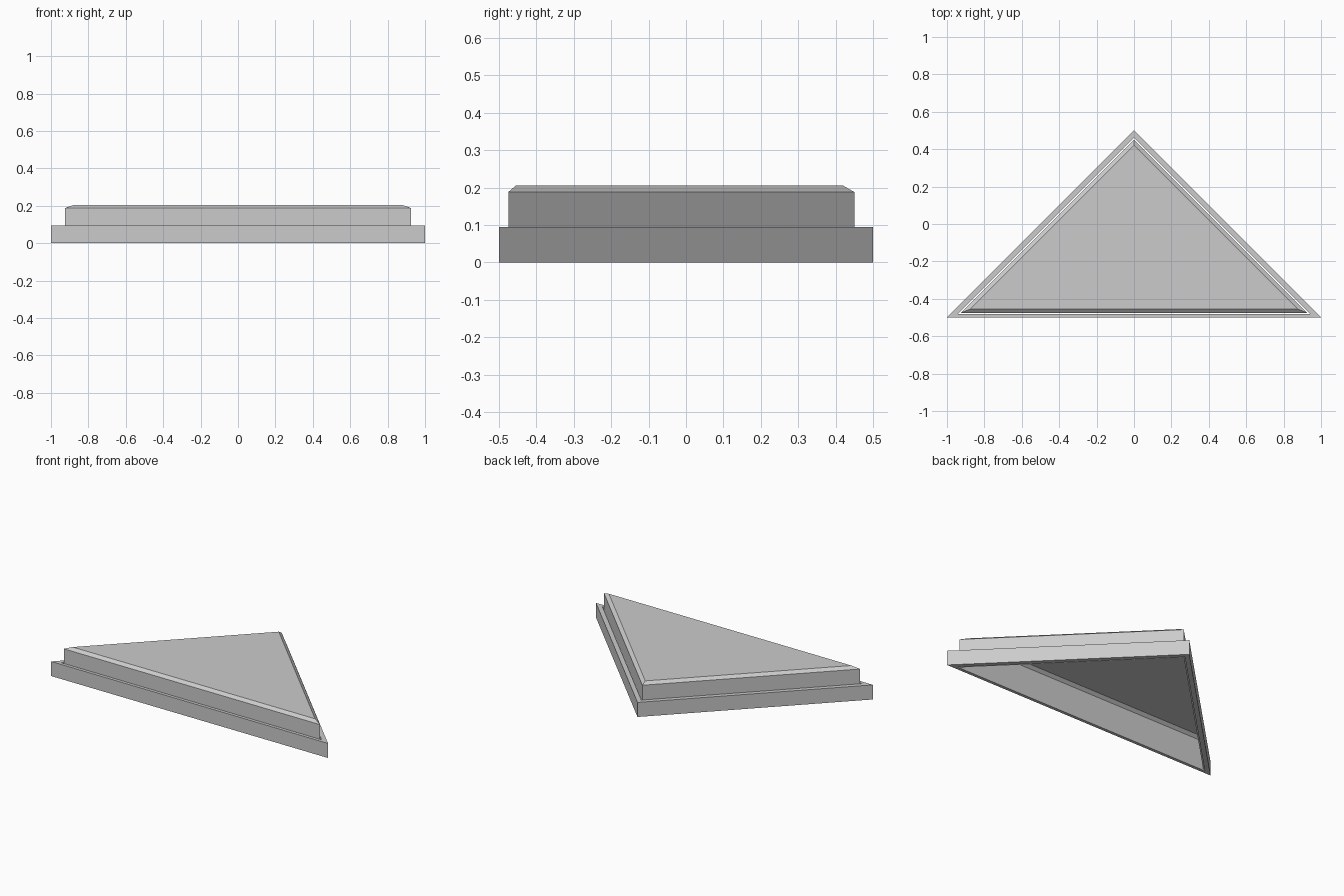
import bpy
import bmesh

cube = bpy.data.objects.get("Cube")
if cube:
    bpy.data.objects.remove(cube, do_unlink=True)

grey = bpy.data.materials.new("plain grey")
grey.use_nodes = True
colour = (0.6, 0.6, 0.6, 1)
grey.diffuse_color = colour
grey.node_tree.nodes["Principled BSDF"].inputs["Base Color"].default_value = colour


def triangle(bm, front, apex, z):
    """Right-angled triangle ring: front edge at y=front, point at y=apex."""
    half = apex - front
    return [bm.verts.new(p) for p in ((-half, front, z), (half, front, z), (0, apex, z))]


def build(name, rings, cap=False, closed=False):
    """Join successive triangle rings with walls."""
    bm = bmesh.new()
    loops = [triangle(bm, *r) for r in rings]
    pairs = list(zip(loops, loops[1:]))
    if closed:
        pairs.append((loops[-1], loops[0]))
    for a, b in pairs:
        for i in range(3):
            j = (i + 1) % 3
            bm.faces.new((a[i], a[j], b[j], b[i]))
    if cap:
        bm.faces.new(loops[-1])
    mesh = bpy.data.meshes.new(name)
    bm.to_mesh(mesh)
    bm.free()
    mesh.materials.append(grey)
    obj = bpy.data.objects.new(name, mesh)
    bpy.context.collection.objects.link(obj)
    return obj


# Low outer frame with an open middle
rim = 0.095
build("outer_frame", [(-0.5, 0.5, 0), (-0.5, 0.5, rim),
                      (-0.48, 0.46, rim), (-0.48, 0.46, 0)], closed=True)

# Hollow raised panel with a chamfered top edge, open underneath
build("raised_panel", [(-0.475, 0.45, 0), (-0.475, 0.45, 0.188),
                       (-0.455, 0.42, 0.205)], cap=True)
